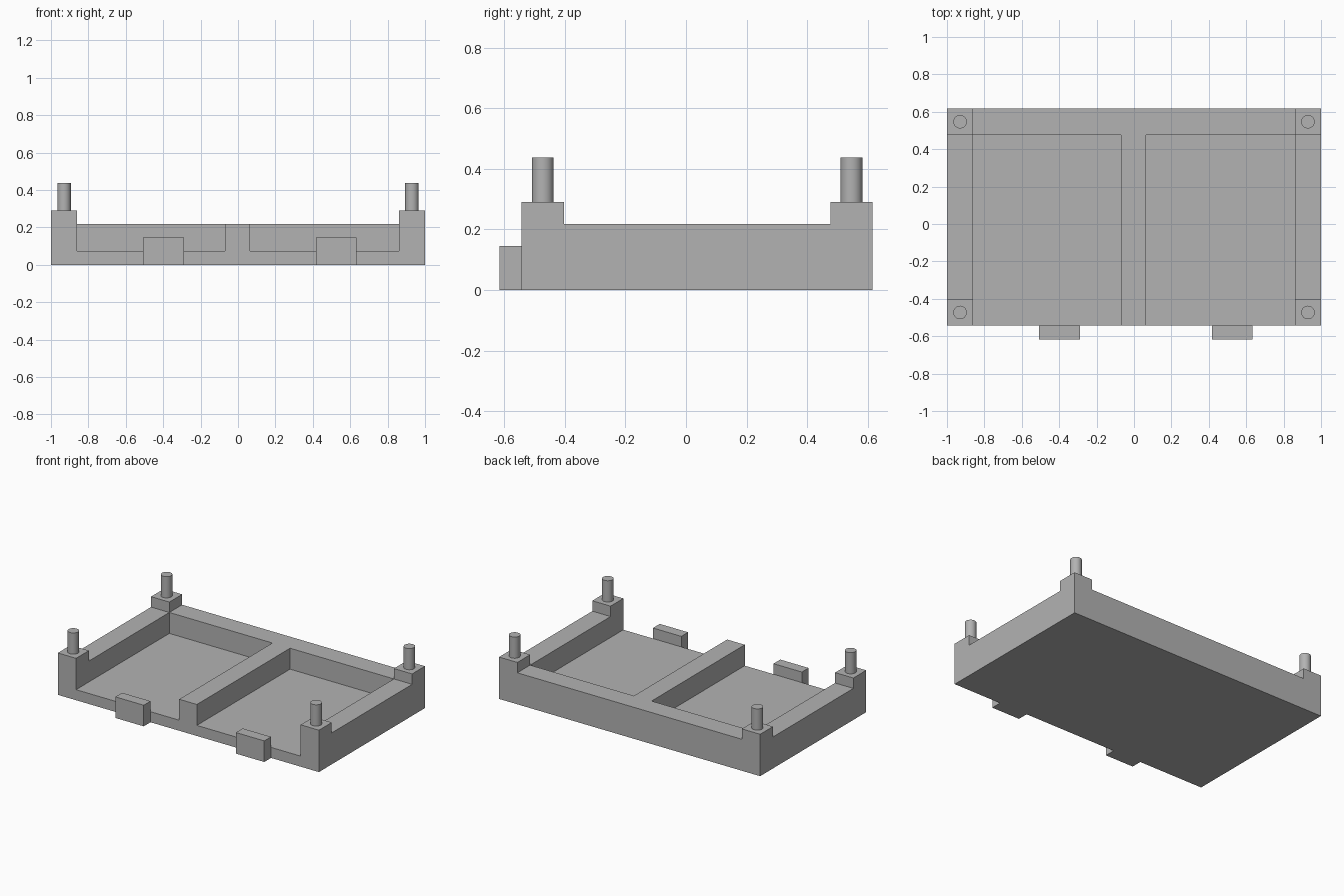
import bpy, bmesh
from mathutils import Matrix

cube = bpy.data.objects.get("Cube")
if cube:
    bpy.data.objects.remove(cube, do_unlink=True)

grey = bpy.data.materials.new("plain grey")
grey.use_nodes = True
grey.diffuse_color = (0.45, 0.45, 0.45, 1)
grey.node_tree.nodes["Principled BSDF"].inputs["Base Color"].default_value = grey.diffuse_color

FLOOR, RIM, POST, PIN = 0.073, 0.218, 0.29, 0.437   # top heights
FRONT, BACK, WALL = -0.543, 0.617, 0.14
TAB_FRONT = -0.617


def finish(name, bm):
    mesh = bpy.data.meshes.new(name)
    bm.to_mesh(mesh)
    bm.free()
    mesh.materials.append(grey)
    ob = bpy.data.objects.new(name, mesh)
    bpy.context.collection.objects.link(ob)
    return ob


def drop_bottom(bm):
    bm.normal_update()
    bmesh.ops.delete(bm, geom=[f for f in bm.faces if f.normal.z < -0.9], context='FACES_ONLY')


def box(name, x, y, z, open_bottom=False):
    bm = bmesh.new()
    bmesh.ops.create_cube(bm, size=1)
    for v in bm.verts:
        v.co = [r[0] if c < 0 else r[1] for c, r in zip(v.co, (x, y, z))]
    if open_bottom:
        drop_bottom(bm)
    return finish(name, bm)


def pin(name, x, y):
    bm = bmesh.new()
    bmesh.ops.create_cone(bm, cap_ends=True, segments=48, radius1=0.036, radius2=0.036,
                          depth=PIN - POST,
                          matrix=Matrix.Translation((x, y, (PIN + POST) / 2)))
    drop_bottom(bm)
    ob = finish(name, bm)
    bpy.ops.object.select_all(action='DESELECT')
    ob.select_set(True)
    bpy.context.view_layer.objects.active = ob
    bpy.ops.object.shade_smooth_by_angle()


# Tray with two pockets open at the front, leaving a central divider
tray = box("tray", (-1, 1), (FRONT, BACK), (0, RIM))
for side, x in (("right", (-1 + WALL, -0.07)), ("left", (0.065, 1 - WALL))):
    cutter = box(side + "_pocket_cutter", x, (FRONT - 0.2, BACK - WALL), (FLOOR, 1))
    cutter.hide_render = True
    cut = tray.modifiers.new(side + " pocket", 'BOOLEAN')
    cut.operation = 'DIFFERENCE'
    cut.solver = 'EXACT'
    cut.object = cutter
    bpy.context.view_layer.objects.active = tray
    bpy.ops.object.modifier_apply(modifier=cut.name)
    bpy.data.objects.remove(cutter, do_unlink=True)

# Corner posts with locating pins
for side, x in (("right", -1), ("left", 1 - WALL)):
    for end, y in (("front", FRONT), ("back", BACK - WALL)):
        name = end + "_" + side
        box(name + "_post", (x, x + WALL), (y, y + WALL), (RIM, POST), True)
        pin(name + "_pin", x + WALL / 2, y + WALL / 2)

# Front tabs
for side, x in (("right", -0.507), ("left", 0.416)):
    box(side + "_tab", (x, x + 0.217), (TAB_FRONT, FRONT), (0, 0.146))
